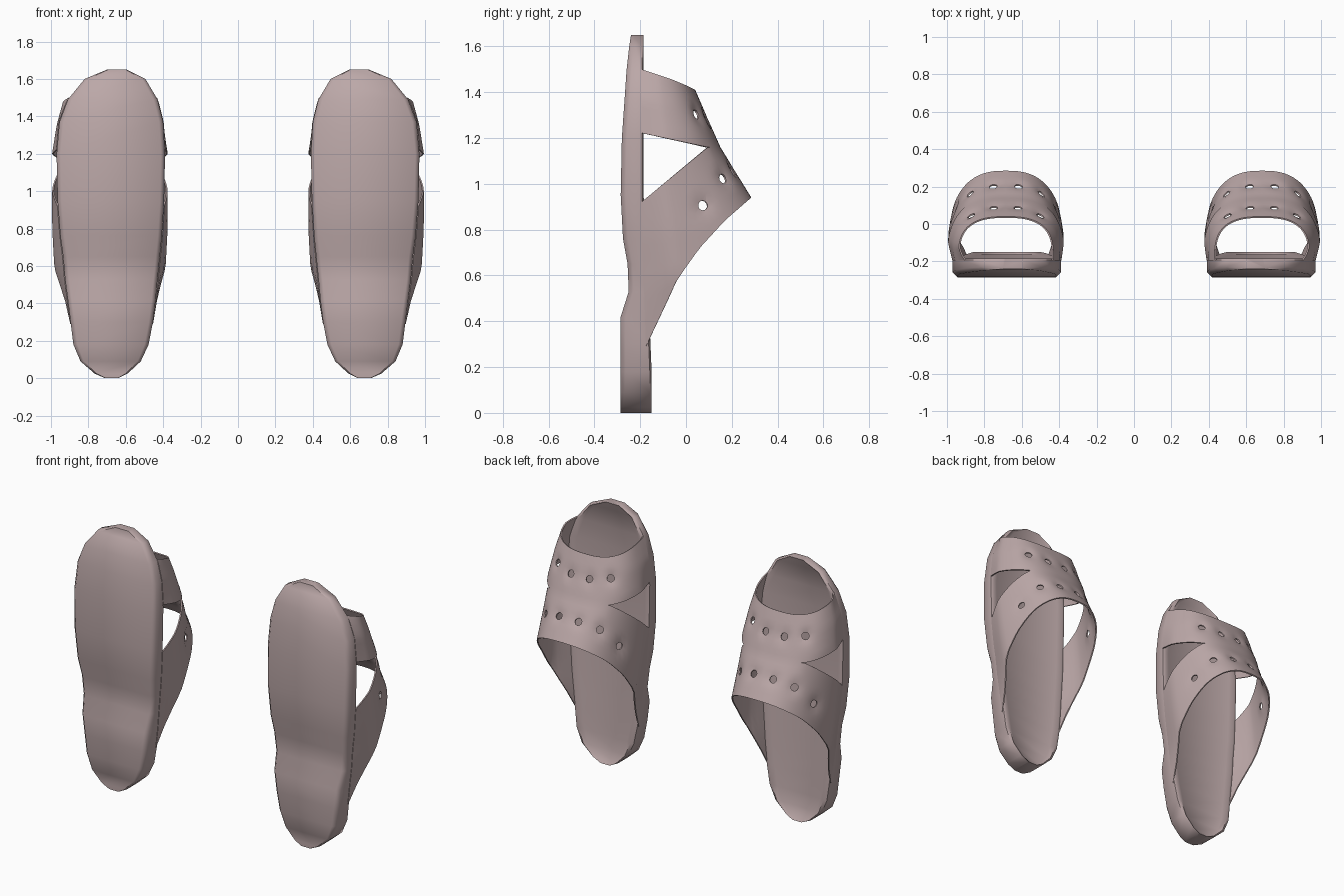
import bpy, bmesh, math
from mathutils import Vector, Matrix

if "Cube" in bpy.data.objects:
    bpy.data.objects.remove(bpy.data.objects["Cube"])

mat = bpy.data.materials.new("dusty_pink")
mat.diffuse_color = (0.5, 0.39, 0.39, 1)
mat.use_nodes = True
mat.node_tree.nodes["Principled BSDF"].inputs["Base Color"].default_value = mat.diffuse_color

# sole rows: height, left x, right x, outsole y, footbed y
SOLE = [(0, -.71, -.64, -.285, -.15), (.025, -.767, -.59, -.285, -.15),
        (.09, -.842, -.52, -.285, -.15), (.18, -.88, -.478, -.285, -.15),
        (.30, -.895, -.455, -.285, -.155), (.42, -.91, -.44, -.285, -.16),
        (.53, -.925, -.43, -.25, -.165), (.65, -.935, -.418, -.255, -.17),
        (.76, -.95, -.407, -.275, -.175), (.95, -.965, -.395, -.285, -.185),
        (1.2, -.97, -.39, -.28, -.185), (1.37, -.955, -.40, -.268, -.185),
        (1.49, -.91, -.43, -.26, -.185), (1.6, -.82, -.495, -.248, -.185),
        (1.65, -.70, -.595, -.24, -.185)]
# widest half-width of the straps by height
STRAP_W = [(.3, .222), (.45, .27), (.6, .305), (.8, .315), (1.2, .315), (1.35, .29), (1.5, .25)]
# strap edges in side profile: (y, z) from the sole to the crest
LOW = [(-.175, .29), (-.09, .47), (-.04, .58), (.06, .72), (.17, .84), (.285, .94)]
NOTCH_LOW = [(-.195, .92), (.096, 1.16), (.15, 1.16)]
NOTCH_UP = [(-.195, 1.222), (.096, 1.16), (.15, 1.16)]
TOP = [(-.195, 1.5), (-.06, 1.455), (.0, 1.43), (.04, 1.41)]
XC, COLS, ROWS, APEX = -.685, 48, 10, 14


def interp(pts, a):
    for (a0, b0), (a1, b1) in zip(pts, pts[1:]):
        if a <= a1:
            return b0 + (b1 - b0) * max(0, (a - a0) / (a1 - a0))
    return pts[-1][1]


def edge(curve, u):
    y = curve[0][0] + (curve[-1][0] - curve[0][0]) * u
    return y, interp(curve, y)


def strap_point(lower, upper, t, s):
    """Point on a strap: t runs across the foot, s runs up the strap."""
    c = math.cos(t)
    u = max(0, math.sin(t)) ** .77
    (y0, z0), (y1, z1) = edge(lower, u), edge(upper, u)
    y, z = y0 + (y1 - y0) * s, z0 + (z1 - z0) * s
    side = 1 if c > 0 else 2
    rim = interp([(r[0], r[3 - side]) for r in SOLE], z)
    base = abs(rim - XC) + .003
    w = base + (max(interp(STRAP_W, z), 0) - base) * min(1, u / .3)
    return Vector((XC + math.copysign(abs(c) ** .77, c) * w, y, z))


def make(name, bm):
    me = bpy.data.meshes.new(name)
    bm.to_mesh(me)
    bm.free()
    ob = bpy.data.objects.new(name, me)
    bpy.context.collection.objects.link(ob)
    me.materials.append(mat)
    return ob


def finish(ob, angle):
    ob.modifiers.new("pair", 'MIRROR')
    bpy.ops.object.select_all(action='DESELECT')
    ob.select_set(True)
    bpy.context.view_layer.objects.active = ob
    for m in list(ob.modifiers):
        bpy.ops.object.modifier_apply(modifier=m.name)
    bpy.ops.object.shade_smooth_by_angle(angle=math.radians(angle))


# sole: rounded outsole edge and slightly dished footbed
bm = bmesh.new()
rings = []
for i, (z, xl, xr, yb, yt) in enumerate(SOLE):
    end = i in (0, len(SOLE) - 1)
    k = min(1, (xr - xl) / .4)
    r, d = .022 * k, 0 if end else .014
    loop = [(xl, yt - .008), (xl, yb + r), (xl + r, yb), (xr - r, yb), (xr, yb + r),
            (xr, yt - .008), (xr - .02 * k, yt), (xr - .05 * k, yt - d),
            (xl + .05 * k, yt - d), (xl + .02 * k, yt)]
    rings.append([bm.verts.new((x, y, z)) for x, y in loop])
for a, b in zip(rings, rings[1:]):
    for j in range(len(a)):
        n = (j + 1) % len(a)
        bm.faces.new((a[j], a[n], b[n], b[j]))
bm.faces.new(rings[0])
bm.faces.new(rings[-1])
bmesh.ops.recalc_face_normals(bm, faces=bm.faces)
finish(make("sole", bm), 50)

# ventilation holes: (strap, angle across, position up the strap)
front, back = (NOTCH_UP, TOP), (LOW, NOTCH_LOW)
holes = []
for strap, deg, s in [(front, 82, .5), (front, 56, .55), (back, 82, .55), (back, 57, .5), (back, 33, .4)]:
    for t in (math.radians(deg), math.radians(180 - deg)):
        p = strap_point(*strap, t, s)
        n = (strap_point(*strap, t + .02, s) - p).cross(strap_point(*strap, t, s + .02) - p)
        holes.append((p, n.normalized()))

# upper: two straps joined over the instep, open notches at the sides
bm = bmesh.new()
for strap in (back, front):
    grid = []
    for k in range(COLS + 1):
        grid.append([bm.verts.new(strap_point(*strap, math.pi * k / COLS, j / ROWS))
                     for j in range(ROWS + 1)])
    for a, b in zip(grid, grid[1:]):
        for j in range(ROWS):
            bm.faces.new((a[j], b[j], b[j + 1], a[j + 1]))
bmesh.ops.remove_doubles(bm, verts=bm.verts, dist=.0015)
bm.normal_update()
# puckers around the holes
for v in bm.verts:
    pull = sum(math.exp(-((v.co - p).length / .035) ** 2) for p, n in holes)
    v.co -= v.normal * .014 * min(1, pull)
upper = make("strap_upper", bm)
sol = upper.modifiers.new("thickness", 'SOLIDIFY')
sol.thickness, sol.offset = .008, -1

# hole cutters
bm = bmesh.new()
for p, n in holes:
    m = Matrix.Translation(p - n * .014) @ n.to_track_quat('Z', 'Y').to_matrix().to_4x4()
    bmesh.ops.create_cone(bm, cap_ends=True, segments=10, radius1=.022, radius2=.022,
                          depth=.08, matrix=m)
cutter = make("hole_cutter", bm)
cutter.hide_render = True
cut = upper.modifiers.new("holes", 'BOOLEAN')
cut.operation, cut.solver, cut.object = 'DIFFERENCE', 'EXACT', cutter
finish(upper, 40)
bpy.data.objects.remove(cutter)
